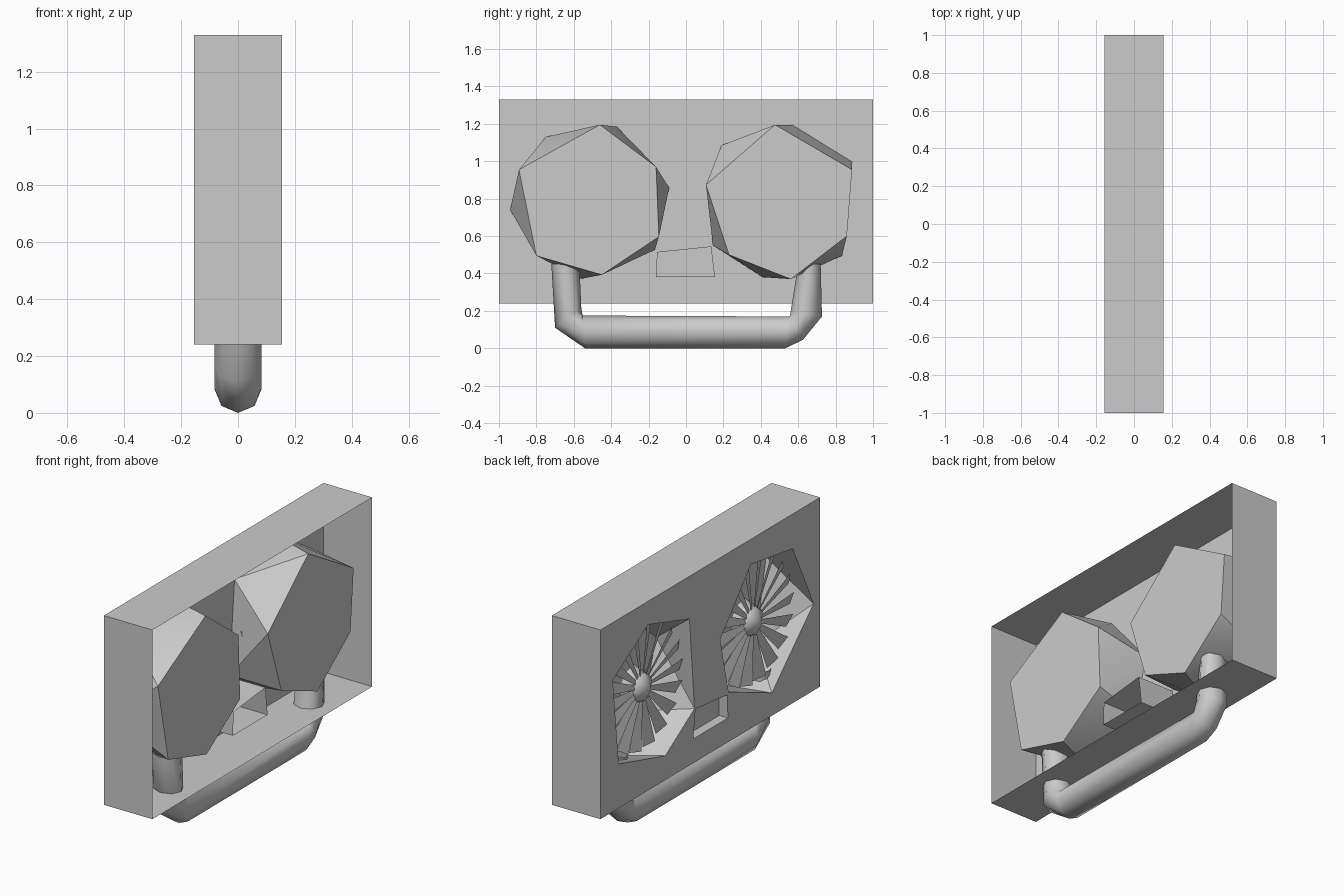
import bpy, bmesh, math
from mathutils import Vector

if "Cube" in bpy.data.objects:
    bpy.data.objects.remove(bpy.data.objects["Cube"])

grey = bpy.data.materials.new("plain_grey")
grey.use_nodes = True
tone = (0.6, 0.6, 0.6, 1)
grey.diffuse_color = tone
grey.node_tree.nodes["Principled BSDF"].inputs["Base Color"].default_value = tone

BACK, FRONT = -0.155, 0.155      # panel side and open side
LOW, HIGH = 0.24, 1.33


def finish(name, bm, smooth=None):
    bmesh.ops.recalc_face_normals(bm, faces=bm.faces)
    mesh = bpy.data.meshes.new(name)
    bm.to_mesh(mesh)
    bm.free()
    mesh.materials.append(grey)
    obj = bpy.data.objects.new(name, mesh)
    bpy.context.scene.collection.objects.link(obj)
    if smooth:
        bpy.ops.object.select_all(action='DESELECT')
        obj.select_set(True)
        bpy.context.view_layer.objects.active = obj
        bpy.ops.object.shade_smooth_by_angle(angle=math.radians(smooth))
    return obj


def ring(bm, points, x):
    return [bm.verts.new((x, y, z)) for y, z in points]


def bridge(bm, a, b, closed=True):
    n = len(a)
    for i in range(n if closed else n - 1):
        j = (i + 1) % n
        bm.faces.new((a[i], a[j], b[j], b[i]))


# Shared outlines in the y-z plane
frame = [(-1, LOW), (1, LOW), (1, HIGH), (-1, HIGH)]
slot = [(-.16, .38), (.155, .38), (.135, .545), (-.155, .515)]
bowls = {
    "front": dict(
        cap=[(-.46, 1.195), (-.16, .97), (-.145, .596), (-.45, .393), (-.80, .495), (-.893, .955)],
        rim=[(-.37, 1.185), (-.09, .858), (-.166, .527), (-.56, .372), (-.94, .74), (-.75, 1.13)],
        centre=(-.51, .78)),
    "rear": dict(
        cap=[(.476, 1.195), (.888, .955), (.86, .60), (.56, .37), (.23, .50), (.107, .874)],
        rim=[(.567, 1.195), (.888, .997), (.834, .495), (.41, .38), (.144, .55), (.19, 1.085)],
        centre=(.5, .785)),
}

# Casing: four thin walls, open on one side
bm = bmesh.new()
bridge(bm, ring(bm, frame, BACK), ring(bm, frame, FRONT))
finish("casing_walls", bm)

# Panel with two bowl openings and a slot
bm = bmesh.new()
for outline in (frame, slot, bowls["front"]["rim"], bowls["rear"]["rim"]):
    loop = ring(bm, outline, BACK)
    for i, v in enumerate(loop):
        bm.edges.new((v, loop[(i + 1) % len(loop)]))
bmesh.ops.triangle_fill(bm, edges=bm.edges[:], use_beauty=True, normal=(-1, 0, 0))
finish("casing_panel", bm)

# Slot duct with a partition
bm = bmesh.new()
mid = ring(bm, slot, -0.1)
bridge(bm, ring(bm, slot, BACK), mid)
bridge(bm, mid, ring(bm, slot, 0.08))
bm.faces.new(mid)
finish("slot_duct", bm)

BLADES, HUB_X = 18, -0.07
for side, bowl in bowls.items():
    # Faceted bowl, twisted between the opening and the flat cap
    bm = bmesh.new()
    rim, cap = ring(bm, bowl["rim"], BACK), ring(bm, bowl["cap"], 0.115)
    for i in range(len(rim)):
        j = (i + 1) % len(rim)
        bm.faces.new((cap[i], rim[i], cap[j]))
        bm.faces.new((rim[i], rim[j], cap[j]))
    bm.faces.new(cap)
    finish(side + "_bowl", bm, 35)

    # Hub: short tapered drum with a pointed nose
    cy, cz = bowl["centre"]

    def around(radius, x, count=7):
        return ring(bm, [(cy + radius * math.cos(k * math.tau / count),
                          cz + radius * math.sin(k * math.tau / count))
                         for k in range(count)], x)

    bm = bmesh.new()
    base, lip = around(0.11, 0.0), around(0.08, -0.08)
    bridge(bm, base, lip)
    nose = bm.verts.new((-0.125, cy, cz))
    for i in range(len(lip)):
        bm.faces.new((lip[i], lip[(i + 1) % len(lip)], nose))
    bm.faces.new(base)
    finish(side + "_fan_hub", bm, 60)

    # Blades: flat pitched plates widening outwards
    bm = bmesh.new()
    for k in range(BLADES):
        a = k * math.tau / BLADES
        out = Vector((0, math.cos(a), math.sin(a)))
        across = Vector((0.35, -math.sin(a), math.cos(a)))
        centre = Vector((HUB_X, cy, cz))
        corners = [(0.07, -0.012), (0.355, -0.038), (0.355, 0.038), (0.07, 0.012)]
        bm.faces.new([bm.verts.new(centre + out * r + across * w) for r, w in corners])
    finish(side + "_fan_blades", bm)

# Bottom pipe: sections between matching outer and inner points
outer = [(-.72, .45), (-.70, .11), (-.54, 0), (.53, 0), (.625, .045), (.727, .17), (.72, .45)]
inner = [(-.57, .45), (-.56, .22), (-.553, .175), (.553, .17), (.556, .175), (.56, .2), (.6, .45)]
bm = bmesh.new()
previous = None
for o, i in zip(outer, inner):
    o, i = Vector((0, *o)), Vector((0, *i))
    middle, half = (o + i) / 2, (o - i) / 2
    section = [bm.verts.new(middle + half * math.cos(a) + Vector((0.083 * math.sin(a), 0, 0)))
               for a in (k * math.tau / 8 for k in range(8))]
    if previous:
        bridge(bm, previous, section)
    previous = section
finish("bottom_pipe", bm, 60)
